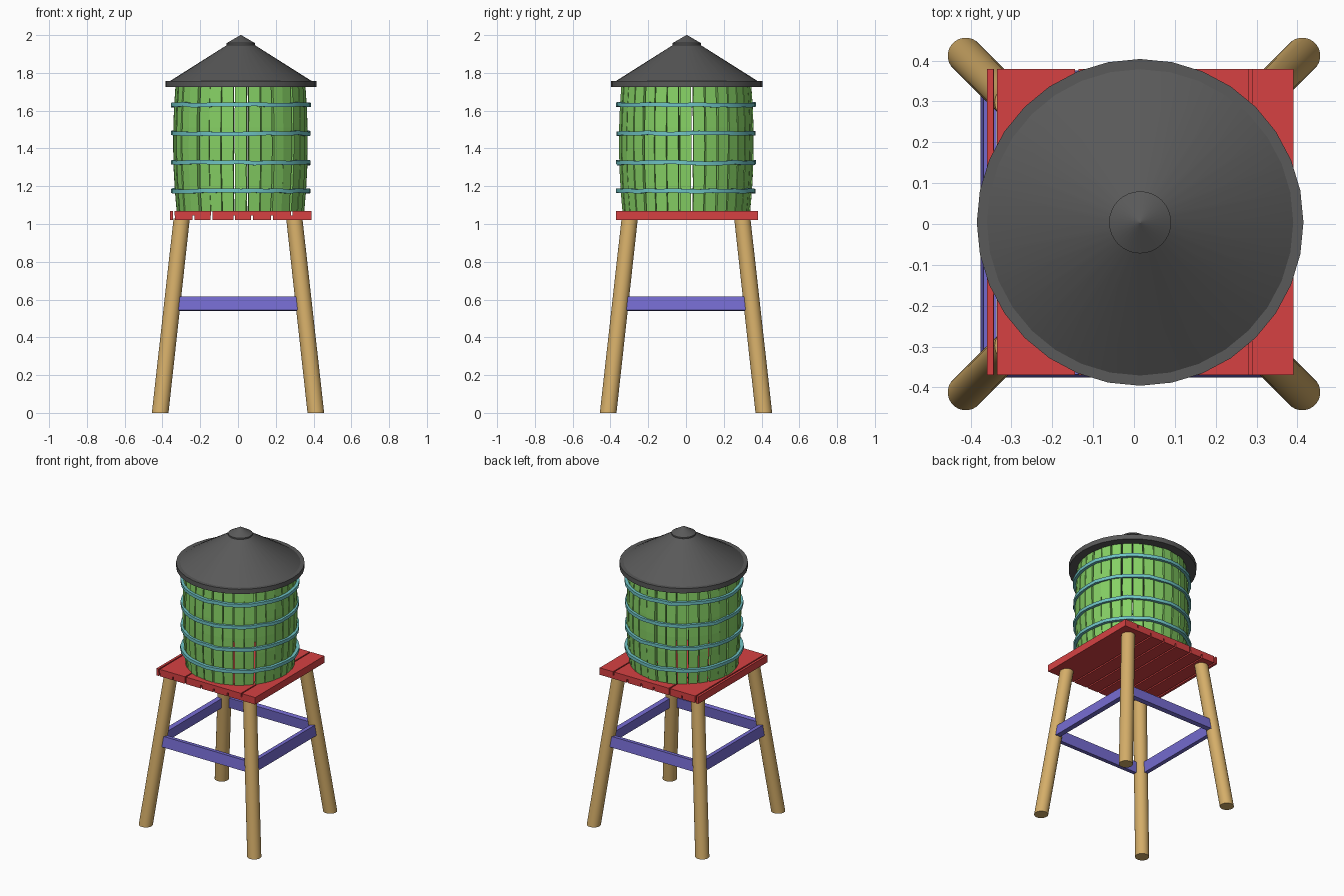
import bpy, bmesh, math, random
from mathutils import Vector, Matrix

random.seed(4)
cube = bpy.data.objects.get("Cube")
if cube:
    bpy.data.objects.remove(cube, do_unlink=True)


def material(name, rgb):
    m = bpy.data.materials.new(name)
    m.use_nodes = True
    m.diffuse_color = (*rgb, 1)
    m.node_tree.nodes["Principled BSDF"].inputs["Base Color"].default_value = (*rgb, 1)
    return m


TAN = material("tan wood", (0.66, 0.42, 0.14))
GREEN = material("green stave", (0.24, 0.64, 0.13))
RED = material("red plank", (0.67, 0.053, 0.055))
PURPLE = material("purple brace", (0.18, 0.15, 0.64))
TEAL = material("teal hoop", (0.16, 0.55, 0.56))
GREY = material("grey roof", (0.10, 0.10, 0.10))
CX, CY = 0.015, 0.004
SIDES = 32


def finish(name, bm, mat, smooth=None):
    bmesh.ops.recalc_face_normals(bm, faces=bm.faces)
    mesh = bpy.data.meshes.new(name)
    bm.to_mesh(mesh)
    bm.free()
    mesh.materials.append(mat)
    obj = bpy.data.objects.new(name, mesh)
    bpy.context.collection.objects.link(obj)
    if smooth:
        bpy.ops.object.select_all(action="DESELECT")
        obj.select_set(True)
        bpy.context.view_layer.objects.active = obj
        bpy.ops.object.shade_smooth_by_angle(angle=math.radians(smooth))
    return obj


def loft(bm, rings, caps=True):
    """Skin a list of equal-length point loops."""
    loops = [[bm.verts.new(p) for p in ring] for ring in rings]
    for a, b in zip(loops, loops[1:]):
        for i in range(len(a)):
            j = (i + 1) % len(a)
            bm.faces.new((a[i], a[j], b[j], b[i]))
    if caps:
        bm.faces.new(loops[0])
        bm.faces.new(loops[-1])


def circle(x, y, z, r, n=SIDES):
    return [(x + r * math.cos(math.tau * i / n), y + r * math.sin(math.tau * i / n), z)
            for i in range(n)]


def box(bm, lo, hi, matrix=Matrix()):
    lo, hi = Vector(lo), Vector(hi)
    m = matrix @ Matrix.Translation((lo + hi) / 2) @ Matrix.Diagonal((*(hi - lo), 1))
    bmesh.ops.create_cube(bm, size=1, matrix=m)


# Splayed legs, cut level with the ground
FOOT, TOP, LEG_TOP = 0.412, 0.298, 1.03
for side, sx in (("left", 1), ("right", -1)):
    for end, sy in (("front", -1), ("back", 1)):
        bm = bmesh.new()
        loft(bm, [circle(sx * FOOT, sy * FOOT, 0, 0.044),
                  circle(sx * TOP, sy * TOP, LEG_TOP, 0.043)])
        finish(f"{end}_{side}_leg", bm, TAN, 40)

# Braces leaning with the legs
lean = math.atan((FOOT - TOP) / LEG_TOP)
for i, name in enumerate(("front", "left", "back", "right")):
    m = (Matrix.Rotation(i * math.pi / 2, 4, "Z") @ Matrix.Translation((0, -0.356, 0.578))
         @ Matrix.Rotation(-lean, 4, "X"))
    bm = bmesh.new()
    box(bm, (-0.345, -0.016, -0.036), (0.345, 0.016, 0.036), m)
    finish(f"{name}_brace", bm, PURPLE)


# Platform: wide boards over a lower layer of narrow ones
def boards(name, gaps, z0, z1, half_gap):
    bm = bmesh.new()
    edges = [-0.36 - half_gap, *gaps, 0.39 + half_gap]
    for a, b in zip(edges, edges[1:]):
        box(bm, (a + half_gap, -0.37, z0), (b - half_gap, 0.38, z1))
    finish(name, bm, RED)


boards("platform_upper_boards", (-0.34, -0.14, 0.285), 1.045, 1.07, 0.004)
boards("platform_lower_boards", (-0.338, -0.235, -0.14, -0.02, 0.075, 0.18), 1.022, 1.045, 0.005)


# Barrel of slightly uneven staves with open gaps
def barrel_radius(t):
    return 0.337 + 0.006 * t + 0.062 * t * (1 - t)


bm = bmesh.new()
STEP = math.tau / SIDES
Z0, Z1, ROWS = 1.065, 1.735, 6
for i in range(SIDES):
    mid = i * STEP + random.uniform(-0.012, 0.012)
    half = STEP * random.uniform(0.43, 0.47)
    offset = random.uniform(-0.003, 0.004)
    rings = []
    for k in range(ROWS + 1):
        t = k / ROWS
        r = barrel_radius(t) + offset
        w = half * random.uniform(0.96, 1.02)
        ring = []
        for rad, a in ((r - 0.025, -w), (r, -w), (r, w), (r - 0.025, w)):
            ring.append((CX + rad * math.cos(mid + a), rad * math.sin(mid + a),
                         Z0 + t * (Z1 - Z0)))
        rings.append(ring)
    loft(bm, rings)
finish("barrel_staves", bm, GREEN)

# Hoops with a slight wobble
for number, z in enumerate((1.175, 1.325, 1.48, 1.632), 1):
    bm = bmesh.new()
    rings = []
    for i in range(SIDES):
        a = i * STEP
        dz = random.uniform(-0.004, 0.004)
        dr = random.uniform(-0.002, 0.002)
        rings.append([(CX + r * math.cos(a), r * math.sin(a), z + dz + h)
                      for r, h in ((0.35, -0.011), (0.37 + dr, -0.011),
                                   (0.37 + dr, 0.011), (0.35, 0.011))])
    loft(bm, rings + rings[:1], caps=False)
    bmesh.ops.remove_doubles(bm, verts=bm.verts, dist=0.0001)
    finish(f"hoop_{number}", bm, TEAL, 30)


# Roof: brim, cone and pointed cap
def lathe(name, profile):
    bm = bmesh.new()
    loft(bm, [circle(CX, CY, z, r) for r, z in profile])
    finish(name, bm, GREY, 25)


lathe("roof_brim", ((0.40, 1.724), (0.40, 1.757), (0.372, 1.757)))
lathe("roof_cone", ((0.375, 1.752), (0.375, 1.757), (0.066, 1.952)))
lathe("roof_cap", ((0.068, 1.944), (0.076, 1.948), (0.076, 1.957), (0.062, 1.965), (0.002, 2.0)))
